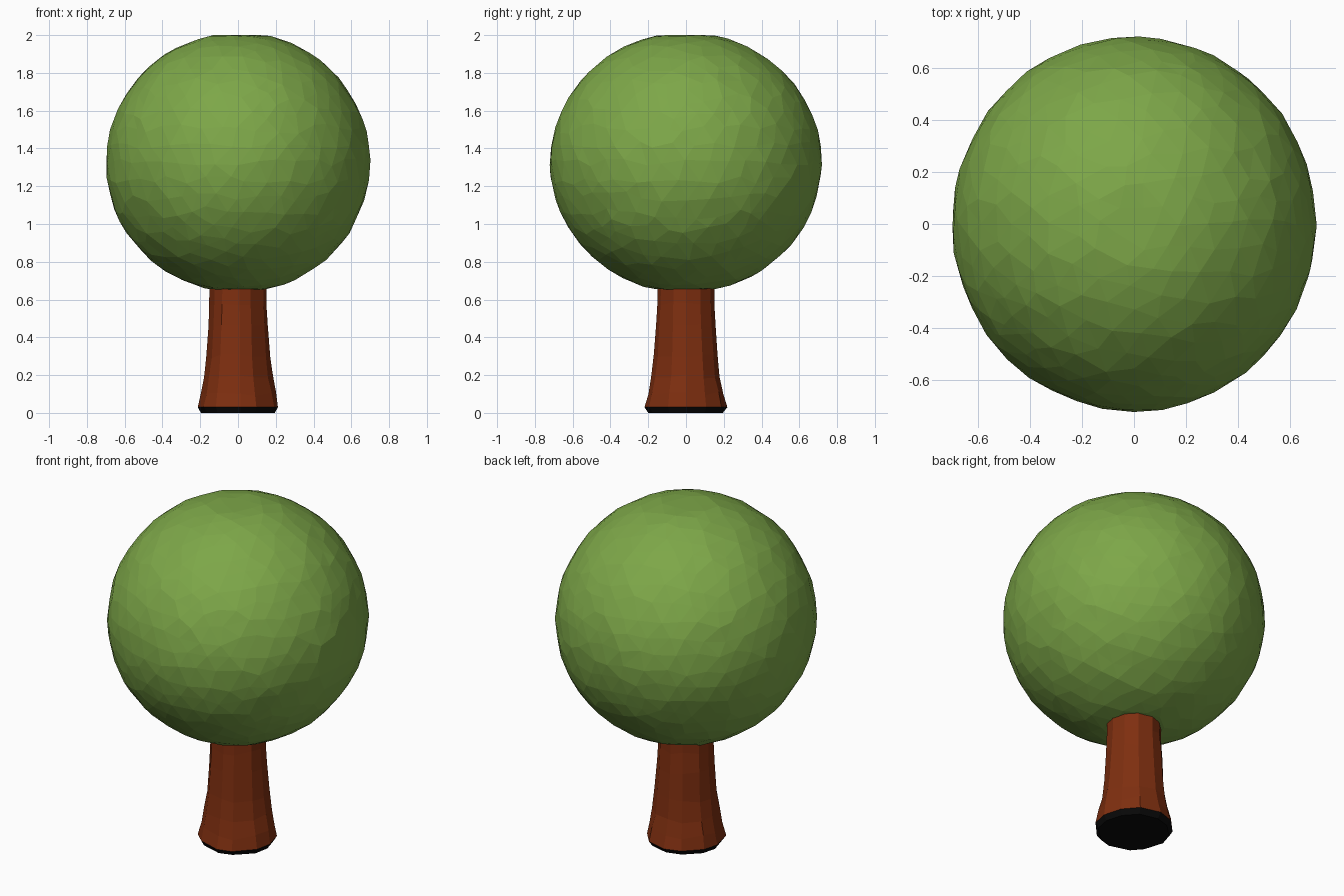
import bpy, bmesh, math, random
from mathutils import Vector

if "Cube" in bpy.data.objects:
    bpy.data.objects.remove(bpy.data.objects["Cube"])

random.seed(4)


def material(name, rgb):
    m = bpy.data.materials.new(name)
    m.diffuse_color = (*rgb, 1)
    m.use_nodes = True
    m.node_tree.nodes["Principled BSDF"].inputs["Base Color"].default_value = m.diffuse_color
    return m


green = material("leaf green", (0.205, 0.385, 0.065))
brown = material("bark brown", (0.21, 0.028, 0.005))
black = material("base black", (0.003, 0.003, 0.003))


def finish(bm, name, mats):
    bmesh.ops.recalc_face_normals(bm, faces=bm.faces)
    me = bpy.data.meshes.new(name)
    bm.to_mesh(me)
    bm.free()
    for m in mats:
        me.materials.append(m)
    ob = bpy.data.objects.new(name, me)
    bpy.context.collection.objects.link(ob)
    return ob


# Crown: faceted ball, irregular facets, slightly flattened top and bottom
bm = bmesh.new()
bmesh.ops.create_icosphere(bm, subdivisions=4, radius=1)
for v in bm.verts:
    n = (v.co + Vector([random.uniform(-0.03, 0.03) for _ in range(3)])).normalized()
    n *= random.uniform(0.994, 1.004)
    z = max(-0.675, min(0.675, n.z * 0.69))
    v.co = (n.x * 0.70, n.y * 0.72, 1.325 + z)
finish(bm, "crown", [green])

# Trunk: flared twelve-sided column with a dark rim and underside
SIDES = 12
profile = [(0.195, 0.005), (0.215, 0.03), (0.20, 0.10), (0.18, 0.19),
           (0.166, 0.30), (0.158, 0.46), (0.15, 0.58), (0.148, 0.70)]
bm = bmesh.new()
rings = []
for r, z in profile:
    ring = []
    for i in range(SIDES):
        a = math.tau * (i + 0.12 * math.sin(3 * i)) / SIDES
        q = r * random.uniform(0.98, 1.03)
        dz = random.uniform(-0.012, 0.012) if 0.05 < z < 0.6 else 0
        ring.append(bm.verts.new((q * math.cos(a), q * math.sin(a), z + dz)))
    rings.append(ring)
for k in range(len(rings) - 1):
    for i in range(SIDES):
        j = (i + 1) % SIDES
        f = bm.faces.new((rings[k][i], rings[k][j], rings[k + 1][j], rings[k + 1][i]))
        f.material_index = 1 if k == 0 else 0
base = bm.faces.new(rings[0][::-1])
base.material_index = 1
for v in rings[0]:
    v.co.z = 0
bm.faces.new(rings[-1])
finish(bm, "trunk", [brown, black])
